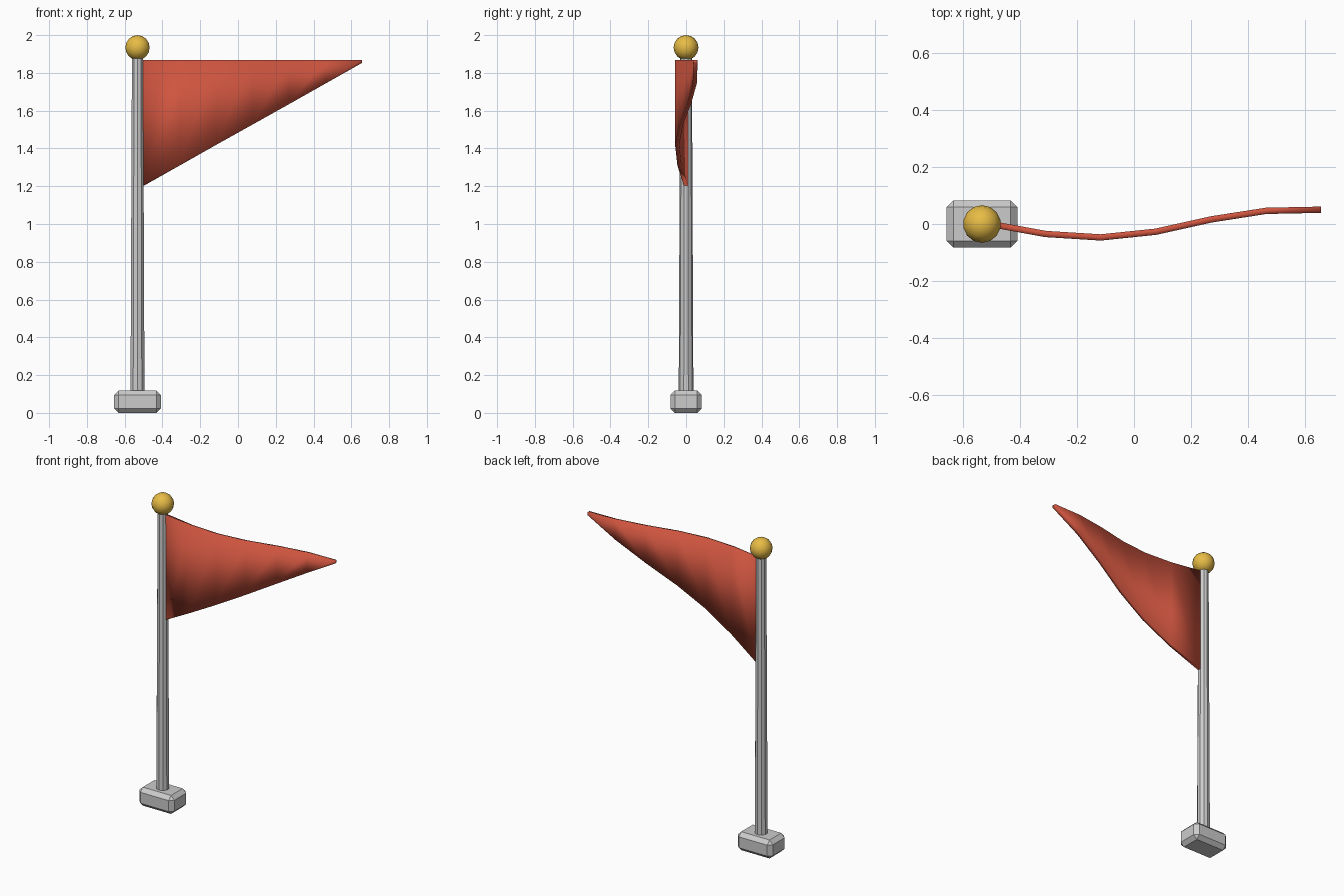
import bpy, bmesh

if "Cube" in bpy.data.objects:
    bpy.data.objects.remove(bpy.data.objects["Cube"])

PX = -0.532  # pole axis


def material(name, rgb):
    m = bpy.data.materials.new(name)
    m.diffuse_color = (*rgb, 1)
    m.use_nodes = True
    m.node_tree.nodes["Principled BSDF"].inputs["Base Color"].default_value = m.diffuse_color
    return m


# Chamfered base block
bpy.ops.mesh.primitive_cube_add(size=1, location=(PX, 0, 0.059))
base = bpy.context.object
base.name = "base"
base.scale = (0.248, 0.166, 0.118)
bpy.ops.object.transform_apply(location=False, rotation=False, scale=True)
bev = base.modifiers.new("chamfer", 'BEVEL')
bev.width = 0.024
bev.segments = 1

# Tapered pole
bpy.ops.mesh.primitive_cone_add(vertices=10, radius1=0.039, radius2=0.031,
                                depth=1.80, location=(PX, 0, 1.0))
bpy.context.object.name = "pole"

# Gold ball on top
bpy.ops.mesh.primitive_uv_sphere_add(segments=14, ring_count=8, radius=0.066,
                                     location=(PX, 0, 1.934))
ball = bpy.context.object
ball.name = "finial_ball"
bpy.ops.object.shade_smooth()
ball.data.materials.append(material("gold", (0.8, 0.5, 0.06)))

# Waving pennant: a strip tapering to the tip, thickened evenly
wave = [0.0, -0.035, -0.047, -0.027, 0.016, 0.046, 0.050]
bm = bmesh.new()
rows = []
for i, y in enumerate(wave):
    t = i / (len(wave) - 1)
    x = -0.502 + 1.157 * t
    rows.append((bm.verts.new((x, y, 1.202 + 0.65 * t)),
                 bm.verts.new((x, y, 1.868))))
for a, b in zip(rows, rows[1:]):
    bm.faces.new((a[0], b[0], b[1], a[1]))
mesh = bpy.data.meshes.new("pennant")
bm.to_mesh(mesh)
bm.free()
flag = bpy.data.objects.new("pennant", mesh)
bpy.context.collection.objects.link(flag)
sol = flag.modifiers.new("thickness", 'SOLIDIFY')
sol.thickness = 0.022
sol.offset = 0
mesh.materials.append(material("red_cloth", (0.62, 0.09, 0.05)))
bpy.context.view_layer.objects.active = flag
flag.select_set(True)
ball.select_set(False)
bpy.ops.object.shade_smooth_by_angle()
